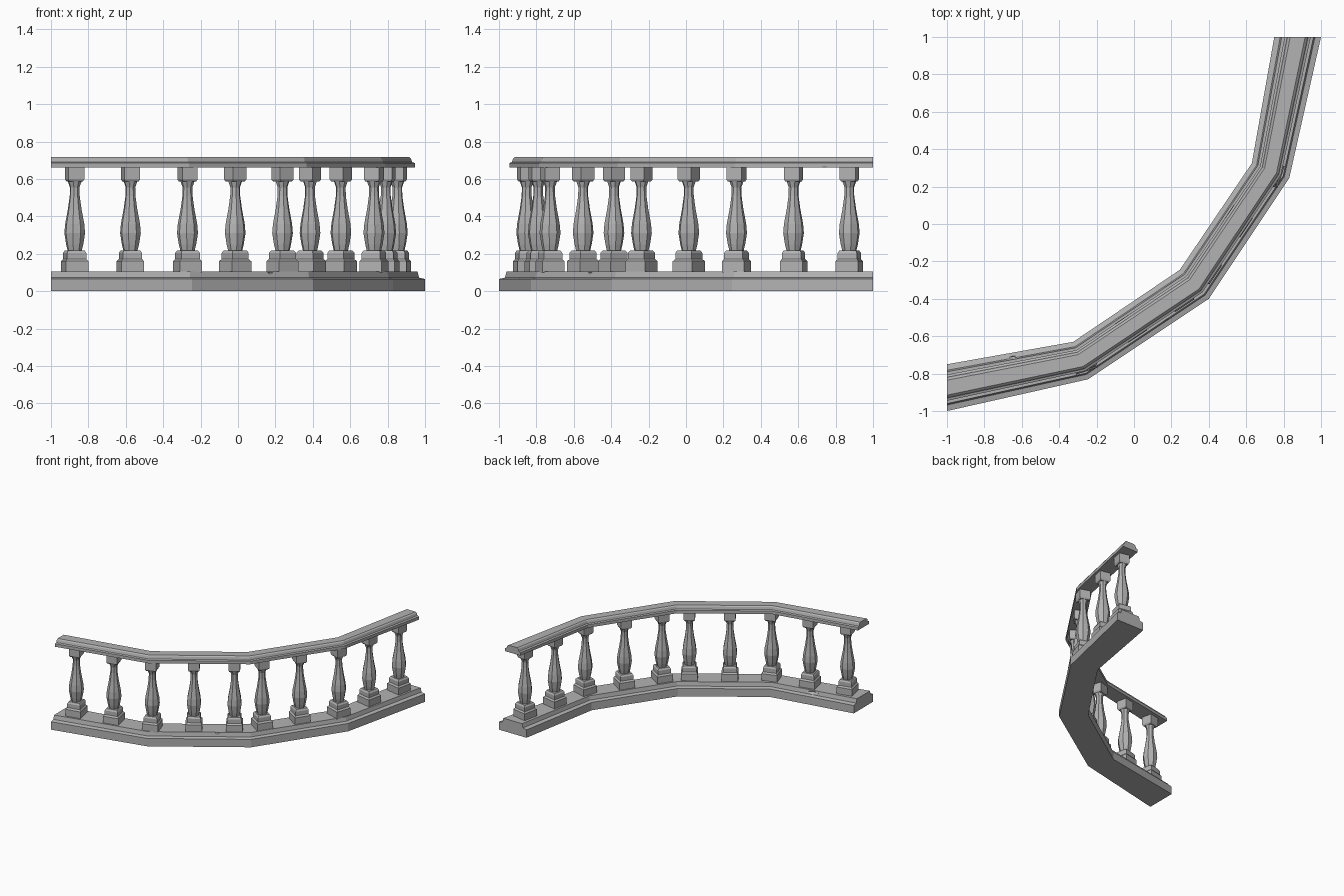
import bpy, bmesh, math
from mathutils import Vector, Matrix

if "Cube" in bpy.data.objects:
    bpy.data.objects.remove(bpy.data.objects["Cube"])

stone = bpy.data.materials.new("grey stone")
stone.diffuse_color = (0.45, 0.45, 0.45, 1)
stone.use_nodes = True
stone.node_tree.nodes["Principled BSDF"].inputs["Base Color"].default_value = stone.diffuse_color

# Plan of the curved run: inner and outer edges of the base
INNER = [(-1, -.75), (-.325, -.63), (.245, -.245), (.63, .325), (.75, 1)]
OUTER = [(-1, -1), (-.245, -.83), (.40, -.40), (.83, .245), (1, 1)]
HALF = .125


def finish(bm, name):
    bmesh.ops.recalc_face_normals(bm, faces=bm.faces)
    me = bpy.data.meshes.new(name)
    bm.to_mesh(me)
    bm.free()
    me.materials.append(stone)
    ob = bpy.data.objects.new(name, me)
    bpy.context.collection.objects.link(ob)
    return ob


def loft(bm, rings):
    """Skin closed rings of points and cap both ends."""
    rows = [[bm.verts.new(p) for p in r] for r in rings]
    n = len(rows[0])
    for a, b in zip(rows, rows[1:]):
        for i in range(n):
            j = (i + 1) % n
            bm.faces.new((a[i], a[j], b[j], b[i]))
    bm.faces.new(rows[0][::-1])
    bm.faces.new(rows[-1])


def sweep(name, half_profile):
    """Mirror a half section (offset, height) and run it along the plan."""
    section = half_profile + [(-u, z) for u, z in reversed(half_profile)]
    rings = []
    for i, o in zip(INNER, OUTER):
        i, o = Vector(i), Vector(o)
        mid, side = (i + o) / 2, (o - i) / 2
        rings.append([(*(mid + side * u / HALF), z) for u, z in section])
    bm = bmesh.new()
    loft(bm, rings)
    return finish(bm, name)


def chip(target, loc, angle, length, radius):
    """Cut a long diamond shaped chip out of an edge."""
    bm = bmesh.new()
    for s in (-1, 1):
        bmesh.ops.create_cone(bm, segments=4, radius1=radius, radius2=0, depth=length,
                              matrix=Matrix.Rotation(math.pi / 2 * s, 4, 'Y')
                              @ Matrix.Translation((0, 0, length / 2)))
    bmesh.ops.remove_doubles(bm, verts=bm.verts, dist=1e-4)
    # drop the shared inner disc
    bmesh.ops.delete(bm, geom=[f for f in bm.faces if len(f.verts) == 4], context='FACES_ONLY')
    cutter = finish(bm, "chip_cutter")
    cutter.location = loc
    cutter.rotation_euler.z = math.radians(angle)
    cutter.hide_render = True
    cutter.hide_viewport = True
    cutter.display_type = 'WIRE'
    mod = target.modifiers.new("chip", 'BOOLEAN')
    mod.operation, mod.object, mod.solver = 'DIFFERENCE', cutter, 'EXACT'


# Base and handrail
base = sweep("base", [(.125, 0), (.125, .065), (.093, .072), (.085, .105)])
rail = sweep("handrail", [(.07, .66), (.07, .685), (.056, .69), (.05, .709), (.04, .717)])

# Worn chips
chip(rail, (.03, -.60, .725), 33.5, .14, .034)
chip(rail, (.90, .74, .655), 77, .12, .02)
chip(base, (.18, -.525, .10), 33.5, .06, .022)
chip(base, (-.65, -.71, .09), 10, .09, .025)

# Balusters: square plinth, turned eight sided shaft, square cap
SQUARES = {
    "plinth": [(.062, .10), (.062, .16), (.052, .172), (.052, .205), (.044, .218)],
    "cap": [(.036, .585), (.043, .597), (.043, .665)],
}
SHAFT = [(.034, .21), (.043, .25), (.052, .31), (.048, .36), (.034, .44),
         (.025, .51), (.024, .555), (.036, .592)]
MID = [(Vector(i) + Vector(o)) / 2 for i, o in zip(INNER, OUTER)]
# (x, y, turn) for half of the run; the rest mirrors across the diagonal
HALF_RUN = [(-.873, -.852, 12), (-.575, -.79, 12), (-.27, -.727, 18),
            (-.015, -.55, 33.5), (.238, -.385, 33.5)]
PLACES = HALF_RUN + [(-y, -x, 90 - a) for x, y, a in reversed(HALF_RUN)]


def ring(r, z, sides):
    r /= math.cos(math.pi / sides)
    return [(r * math.cos(t), r * math.sin(t), z)
            for t in (2 * math.pi * (k + .5) / sides for k in range(sides))]


for n, (x, y, a) in enumerate(PLACES, 1):
    parts = [(k, p, 4) for k, p in SQUARES.items()] + [("shaft", SHAFT, 8)]
    for part, prof, sides in parts:
        bm = bmesh.new()
        loft(bm, [ring(r, z, sides) for r, z in prof])
        ob = finish(bm, f"baluster_{part}_{n}")
        ob.location = (x, y, 0)
        ob.rotation_euler.z = math.radians(a)
